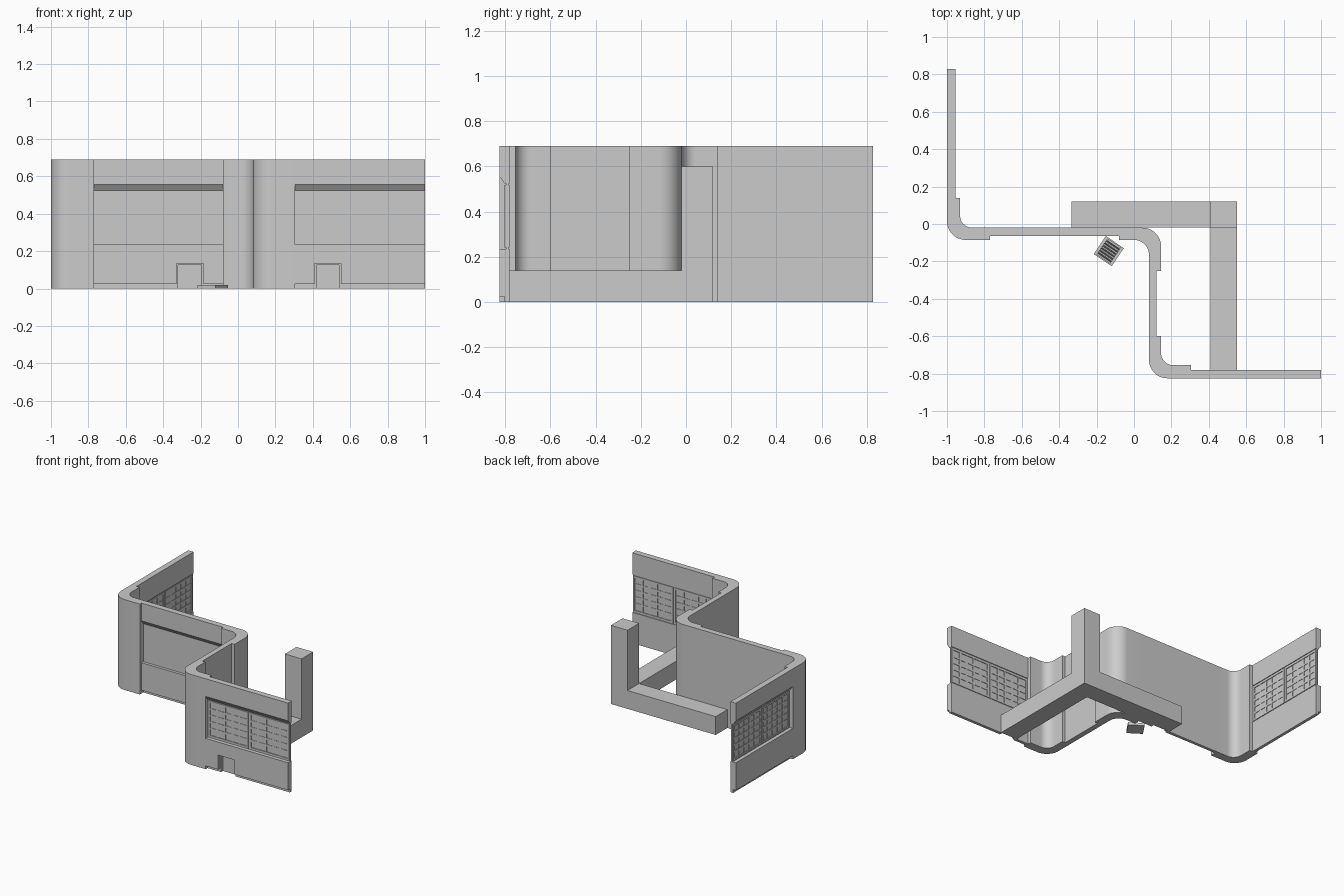
import bpy, bmesh, math
from mathutils import Matrix, Vector

if "Cube" in bpy.data.objects:
    bpy.data.objects.remove(bpy.data.objects["Cube"])

H = 0.69                      # wall height
WIN_LO, WIN_HI = 0.235, 0.525  # window band
THIN, THICK = 0.023, 0.045     # recessed and full panel depth


def prism(bm, pts, vec, fn=lambda p: p):
    """Extrude a polygon of 3D points along vec, mapped to world by fn."""
    vec = Vector(vec)
    a = [bm.verts.new(fn(Vector(p))) for p in pts]
    b = [bm.verts.new(fn(Vector(p) + vec)) for p in pts]
    n = len(a)
    bm.faces.new(a)
    bm.faces.new(b[::-1])
    for i in range(n):
        j = (i + 1) % n
        bm.faces.new((a[i], b[i], b[j], a[j]))


def box(bm, lo, hi, fn=lambda p: p):
    (x0, y0, z0), (x1, y1, z1) = lo, hi
    prism(bm, [(x0, y0, z0), (x1, y0, z0), (x1, y1, z0), (x0, y1, z0)], (0, 0, z1 - z0), fn)


def finish(bm, name, smooth=False):
    bmesh.ops.recalc_face_normals(bm, faces=bm.faces)
    me = bpy.data.meshes.new(name)
    bm.to_mesh(me)
    bm.free()
    ob = bpy.data.objects.new(name, me)
    bpy.context.collection.objects.link(ob)
    if smooth:
        bpy.context.view_layer.objects.active = ob
        ob.select_set(True)
        bpy.ops.object.shade_smooth_by_angle(angle=math.radians(30))
        ob.select_set(False)
    return ob


def arc(cx, cy, r, a0, a1, n=12):
    out = []
    for i in range(n + 1):
        a = math.radians(a0 + (a1 - a0) * i / n)
        out.append((cx + r * math.cos(a), cy + r * math.sin(a)))
    return out


def plan(name, pts, z0, z1):
    bm = bmesh.new()
    prism(bm, [(x, y, z0) for x, y in pts], (0, 0, z1 - z0))
    return finish(bm, name, True)


# Rounded corner walls
plan("corner_left", [(-1, .14)] + arc(-.9, .015, .1, 180, 270)
     + [(-.77, -.085), (-.77, -.02)] + arc(-.865, .045, .065, 270, 180) + [(-.93, .14)], 0, H)
plan("corner_middle", [(-.08, -.085)] + arc(0, -.165, .08, 90, 0)
     + [(.08, -.25), (.145, -.25)] + arc(.045, -.12, .1, 0, 90) + [(-.08, -.02)], 0, H)
plan("corner_right", [(.08, -.6)] + arc(.18, -.725, .1, 180, 270)
     + [(.305, -.825), (.305, -.755)] + arc(.21, -.69, .065, 270, 180) + [(.145, -.6)], 0, H)
# Plain side wall between corners
plan("side_panel", [(.08, -.6), (.12, -.6), (.12, -.25), (.08, -.25)], 0, H)


def outline(u0, u1, z0, z1, d, notch, grow):
    """Lower panel outline with an optional doorway notch."""
    pts = [(u0, d, z1), (u0, d, z0)]
    if notch:
        a, b, top = notch[0] - grow, notch[1] + grow, notch[2] + grow
        pts += [(a, d, z0), (a, d, top), (b, d, top), (b, d, z0)]
    return pts + [(u1, d, z0), (u1, d, z1)]


def lattice(bm, u0, u1, z0, z1, fn, n=5):
    """Framed window: thin pane with frame and bars proud on both sides."""
    f, bar = .014, .015
    box(bm, (u0, .008, z0), (u1, .015, z1), fn)
    for z in (z0, z1 - f):
        box(bm, (u0, .001, z), (u1, THIN, z + f), fn)
    for u in (u0, u1 - f):
        box(bm, (u, .001, z0 + f), (u + f, THIN, z1 - f), fn)
    pu, pz = (u1 - u0 - 2 * f) / n, (z1 - z0 - 2 * f) / n
    for i in range(1, n):
        u, z = u0 + f + i * pu, z0 + f + i * pz
        box(bm, (u - bar / 2, .003, z0 + f), (u + bar / 2, THIN - .003, z1 - f), fn)
        box(bm, (u0 + f, .003, z - bar / 2), (u1 - f, THIN - .003, z + bar / 2), fn)


def panel(name, u0, u1, fn, notch=None, windows=False):
    """Wall panel: u runs along it, d outwards, z up."""
    bm = bmesh.new()
    # lower wall with recessed plinth line
    prism(bm, outline(u0, u1, 0, WIN_LO, 0, notch, 0), (0, THIN, 0), fn)
    prism(bm, outline(u0, u1, .025, WIN_LO, THIN, notch, .01), (0, THICK - THIN, 0), fn)
    # sloped lintel
    prism(bm, [(u0, 0, WIN_HI), (u0, THIN, WIN_HI), (u0, THICK, WIN_HI + .03),
               (u0, THICK, H), (u0, 0, H)], (u1 - u0, 0, 0), fn)
    if not windows:
        box(bm, (u0, 0, WIN_LO), (u1, THIN, WIN_HI), fn)
    else:
        # thin backing strip around and between the windows
        box(bm, (u0, .006, WIN_LO), (u1, .017, WIN_HI), fn)
    finish(bm, name)
    if windows:
        bm = bmesh.new()
        m = (u0 + u1) / 2
        lattice(bm, u0 + .006, m - .005, WIN_LO + .006, WIN_HI - .008, fn)
        lattice(bm, m + .005, u1 - .006, WIN_LO + .006, WIN_HI - .008, fn)
        finish(bm, name + "_windows")


# Straight panels
panel("left_panel", .14, .828, lambda p: Vector((-.955 - p.y, p.x, p.z)), windows=True)
panel("middle_panel", -.77, -.08, lambda p: Vector((p.x, -.02 - p.y, p.z)), (-.32, -.195, .125))
panel("front_panel", .305, 1, lambda p: Vector((p.x, -.78 - p.y, p.z)), (.42, .54, .125), True)

# Duct behind the wall with riser
plan("duct_run", [(-.335, -.02), (.41, -.02), (.41, -.78), (.55, -.78), (.55, .12), (-.335, .12)], 0, .14)
plan("duct_riser", [(.41, -.02), (.55, -.02), (.55, .12), (.41, .12)], .14, .6)

# Small floor vent, turned
bm = bmesh.new()
M = Matrix.Translation((-.135, -.145, 0)) @ Matrix.Rotation(math.radians(-34), 4, 'Z')
turn = lambda p: M @ p
s, w = .058, .016
box(bm, (-s, -s, 0), (s, s, .006), turn)
for k in (-1, 1):
    box(bm, (k * (s - w / 2) - w / 2, -s, .006), (k * (s - w / 2) + w / 2, s, .02), turn)
    box(bm, (-s + w, k * (s - w / 4) - w / 4, .006), (s - w, k * (s - w / 4) + w / 4, .02), turn)
for i in range(6):
    y = -.043 + i * .0155
    prism(bm, [(-s + w, y, .006), (-s + w, y + .004, .006), (-s + w, y + .01, .018),
               (-s + w, y + .006, .018)], (2 * (s - w), 0, 0), turn)
finish(bm, "floor_vent")
